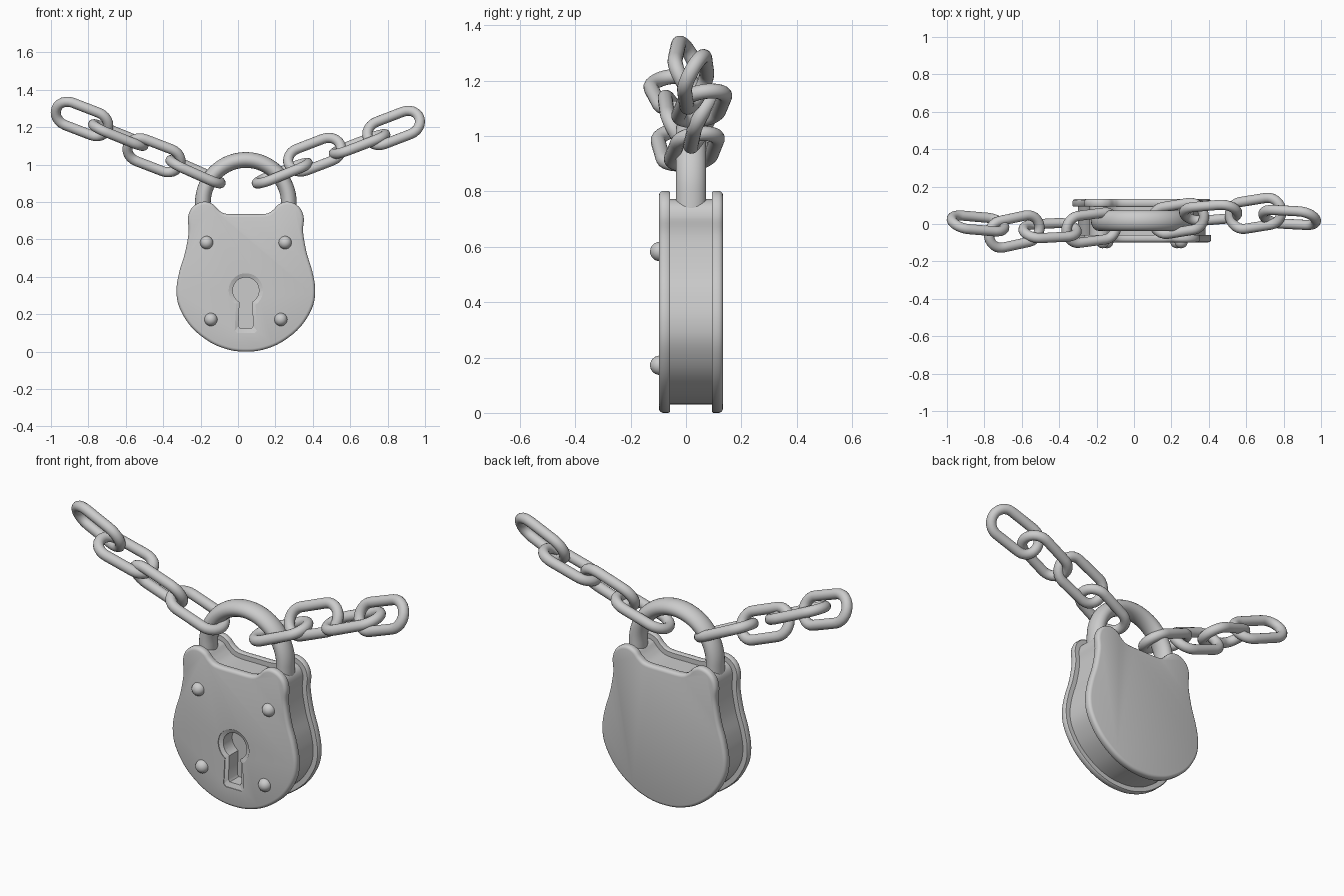
import bpy, bmesh, math
from mathutils import Vector

if "Cube" in bpy.data.objects:
    bpy.data.objects.remove(bpy.data.objects["Cube"])

CX, CY = 0.042, 0.018   # lock centre


def finish(name, bm, smooth=True):
    bmesh.ops.recalc_face_normals(bm, faces=bm.faces[:])
    me = bpy.data.meshes.new(name)
    bm.to_mesh(me)
    bm.free()
    ob = bpy.data.objects.new(name, me)
    bpy.context.collection.objects.link(ob)
    if smooth:
        shade(ob)
    return ob


def activate(ob):
    bpy.ops.object.select_all(action='DESELECT')
    ob.select_set(True)
    bpy.context.view_layer.objects.active = ob


def shade(ob):
    activate(ob)
    bpy.ops.object.shade_smooth_by_angle(angle=math.radians(40))


def skin(name, rings, closed=False, smooth=True):
    """Join equal rings of points into a solid; closed joins last to first."""
    bm = bmesh.new()
    vs = [[bm.verts.new(p) for p in r] for r in rings]
    n = len(vs[0])
    pairs = list(zip(vs, vs[1:])) + ([(vs[-1], vs[0])] if closed else [])
    for a, b in pairs:
        for i in range(n):
            j = (i + 1) % n
            bm.faces.new((a[i], a[j], b[j], b[i]))
    if not closed:
        bm.faces.new(vs[0])
        bm.faces.new(vs[-1])
    return finish(name, bm, smooth)


def catmull(pts, steps):
    out, n = [], len(pts)
    for i in range(n):
        a, b, c, d = (Vector(pts[(i + k) % n]) for k in (-1, 0, 1, 2))
        for s in range(steps):
            t = s / steps
            out.append(0.5 * (2 * b + (c - a) * t + (2 * a - 5 * b + 4 * c - d) * t * t
                              + (3 * b - a - 3 * c + d) * t ** 3))
    return out


def inset(pts, d):
    """Shrink a clockwise outline by d."""
    out, n = [], len(pts)
    for i in range(n):
        t = (pts[(i + 1) % n] - pts[i - 1]).normalized()
        out.append(pts[i] + Vector((t.y, -t.x)) * d)
    return out


def slab(name, outline, layers, smooth=True):
    """layers: (y, inset) pairs"""
    return skin(name, [[(CX + p.x, y, p.y) for p in inset(outline, d)] for y, d in layers],
                smooth=smooth)


# Lock silhouette: right half, mirrored
half = [(0, .735), (.105, .737), (.145, .757), (.175, .787), (.215, .802), (.26, .792),
        (.295, .76), (.31, .71), (.306, .64), (.325, .53), (.355, .43), (.371, .33),
        (.355, .235), (.29, .13), (.19, .05), (.09, .010), (0, .0)]
body = catmull(half + [(-x, z) for x, z in half[-2:0:-1]], 5)

front = [(-.098, .016), (-.096, .009), (-.091, .003), (-.083, 0), (-.063, 0), (-.058, .004)]
front_plate = slab("front_plate", body, front)
back_plate = slab("back_plate", body, [(2 * CY - y, d) for y, d in front])
core = slab("lock_core", body, [(-.062, .03), (.098, .03)])


# Keyhole: bevelled recess cut through plate and into core
def keyhole(r, w, bottom, zc=.327):
    a0 = math.asin(w / r)
    pts = [Vector((-r * math.sin(a0 + (2 * math.pi - 2 * a0) * i / 32),
                   zc - r * math.cos(a0 + (2 * math.pi - 2 * a0) * i / 32))) for i in range(33)]
    pts += [Vector((w * 1.15, bottom + .012)), Vector((w * .9, bottom)),
            Vector((-w * .9, bottom)), Vector((-w * 1.15, bottom + .012))]
    return [(CX + p.x, p.y) for p in pts]


outer, inner = keyhole(.092, .052, .1), keyhole(.07, .034, .125)
cutter = skin("keyhole_cutter", [[(x, y, z) for x, z in o] for o, y in
              ((outer, -.13), (outer, -.094), (inner, -.086), (inner, -.01))], smooth=False)
for ob in (front_plate, core):
    m = ob.modifiers.new("keyhole", 'BOOLEAN')
    m.operation, m.object, m.solver = 'DIFFERENCE', cutter, 'EXACT'
    activate(ob)
    bpy.ops.object.modifier_apply(modifier=m.name)
    shade(ob)
bpy.data.objects.remove(cutter)

# Rivets
for i, (dx, z) in enumerate([(-.21, .583), (.21, .583), (-.187, .172), (.187, .172)]):
    bpy.ops.mesh.primitive_uv_sphere_add(segments=24, ring_count=12, radius=.035,
                                         location=(CX + dx, -.095, z))
    ob = bpy.context.object
    ob.name = f"rivet_{i + 1}"
    shade(ob)


def sweep(name, path, centre, u, w, ra, rb, closed, sides=16):
    """Sweep an ellipse (ra in plane, rb across) along (a, b, outward angle) points."""
    n = u.cross(w)
    rings = []
    for a, b, ang in path:
        out = u * math.cos(ang) + w * math.sin(ang)
        c = centre + u * a + w * b
        rings.append([c + out * ra * math.cos(k * math.tau / sides)
                      + n * rb * math.sin(k * math.tau / sides) for k in range(sides)])
    return skin(name, rings, closed)


# Shackle
R = .23
arc = [(R * math.cos(t), R * math.sin(t), t) for t in (math.pi * i / 32 for i in range(33))]
sweep("shackle", [(R, -.14, 0)] + arc + [(-R, -.14, math.pi)],
      Vector((CX, CY, .795)), Vector((1, 0, 0)), Vector((0, 0, 1)), .042, .055, False, 24)

# Chain links: centre, axis y-slope, slope angle, roll about own axis
S, W, TUBE = .075, .073, .027
oval = []
for i in range(13):
    t = -math.pi / 2 + math.pi * i / 12
    oval.append((S + W * math.cos(t), W * math.sin(t), t))
oval += [(-a, -b, t + math.pi) for a, b, t in oval]

links = [("left_link_1", (-.834, .003, 1.244), -.08, -21, -30),
         ("left_link_2", (-.64, -.04, 1.158), .2, -22, 82),
         ("left_link_3", (-.449, -.035, 1.05), .05, -21, -30),
         ("left_link_4", (-.227, -.02, .962), .12, -24, 82),
         ("right_link_1", (.237, .03, .954), .15, 22, 82),
         ("right_link_2", (.41, .06, 1.053), .08, 21, 30),
         ("right_link_3", (.65, .057, 1.11), .15, 21, 82),
         ("right_link_4", (.832, .035, 1.196), -.05, 21, 30)]
for name, c, dy, slope, roll in links:
    a, r = math.radians(slope), math.radians(roll)
    u = Vector((math.cos(a), dy, math.sin(a))).normalized()
    side = Vector((0, 1, 0))
    side = (side - u * side.dot(u)).normalized()
    w = u.cross(side) * math.cos(r) + side * math.sin(r)
    sweep(name, oval, Vector(c), u, w, TUBE, TUBE, True)
